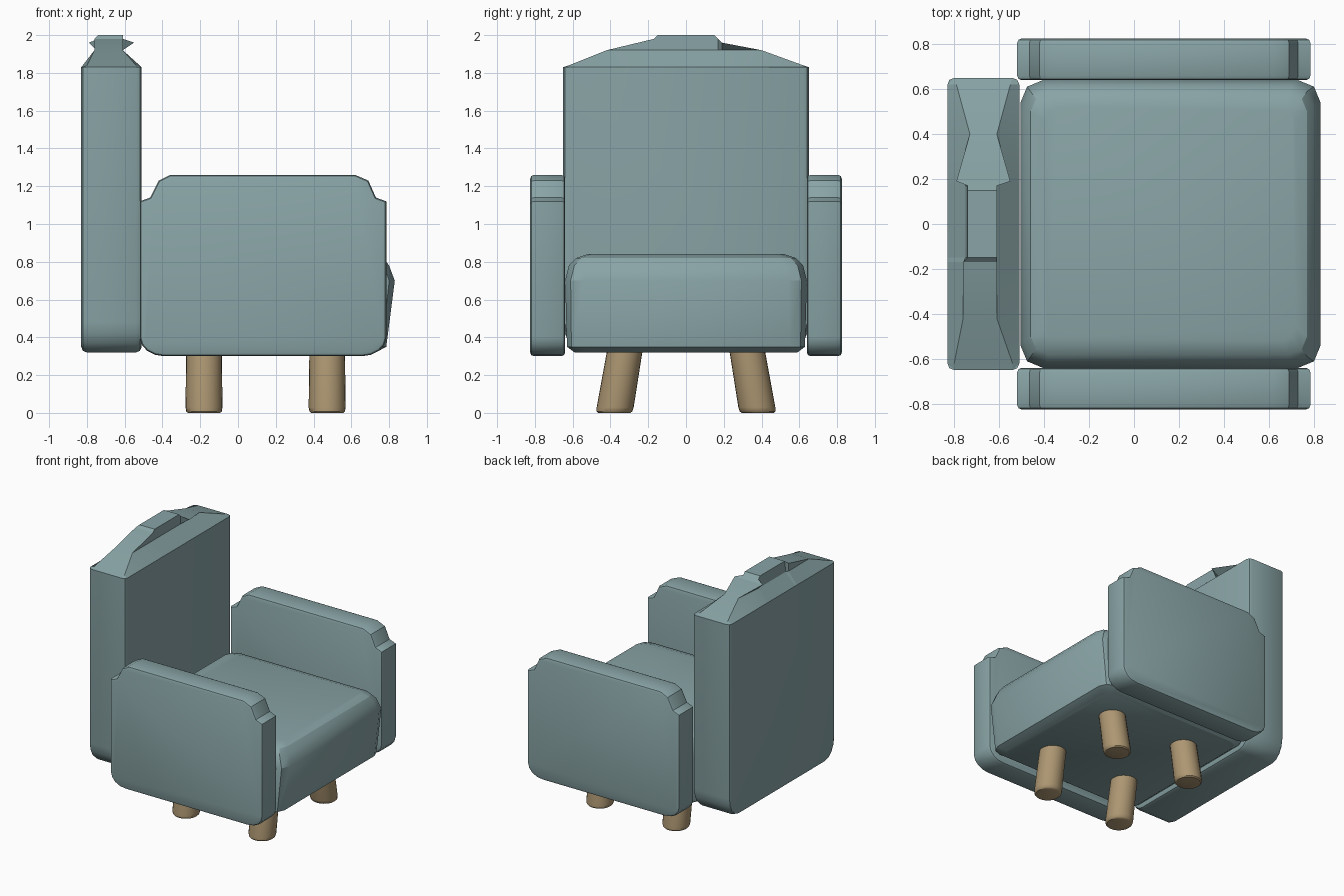
import bpy, bmesh
from math import sin, cos, pi, radians

old = bpy.data.objects.get("Cube")
if old:
    bpy.data.objects.remove(old, do_unlink=True)


def material(name, rgb):
    m = bpy.data.materials.new(name)
    m.use_nodes = True
    m.diffuse_color = (*rgb, 1)
    m.node_tree.nodes["Principled BSDF"].inputs["Base Color"].default_value = (*rgb, 1)
    return m


fabric = material("grey_teal_fabric", (0.25, 0.37, 0.38))
wood = material("light_wood", (0.42, 0.31, 0.17))


def loft(name, rings, mat, bevel=0, bevel_rule=None, smooth=30):
    """Join equal rings of points into a capped solid, optionally bevelling edges chosen by rule."""
    bm = bmesh.new()
    vs = [[bm.verts.new(p) for p in ring] for ring in rings]
    n = len(vs[0])
    for a, b in zip(vs, vs[1:]):
        for i in range(n):
            j = (i + 1) % n
            bm.faces.new((a[i], a[j], b[j], b[i]))
    bm.faces.new(vs[0])
    bm.faces.new(vs[-1])
    bmesh.ops.remove_doubles(bm, verts=bm.verts[:], dist=0.0005)
    bmesh.ops.recalc_face_normals(bm, faces=bm.faces[:])
    if bevel:
        edges = [e for e in bm.edges if bevel_rule(e)]
        bmesh.ops.bevel(bm, geom=edges, offset=bevel, segments=2, profile=0.5,
                        affect='EDGES', clamp_overlap=True)
    me = bpy.data.meshes.new(name)
    bm.to_mesh(me)
    bm.free()
    me.materials.append(mat)
    ob = bpy.data.objects.new(name, me)
    bpy.context.collection.objects.link(ob)
    bpy.ops.object.select_all(action='DESELECT')
    ob.select_set(True)
    bpy.context.view_layer.objects.active = ob
    bpy.ops.object.shade_smooth_by_angle(angle=radians(smooth))
    return ob


def arc(cx, cy, rx, ry, start, end, steps):
    angles = [radians(start + (end - start) * i / steps) for i in range(steps + 1)]
    return [(cx + rx * cos(a), cy + ry * sin(a)) for a in angles]


def rounded_ring(z, x0, x1, y, r):
    pts = []
    for k, (cx, cy) in enumerate([(x1 - r, y - r), (x0 + r, y - r),
                                  (x0 + r, r - y), (x1 - r, r - y)]):
        pts += arc(cx, cy, r, r, 90 * k, 90 * k + 90, 2)
    return [(px, py, z) for px, py in pts]


# Seat cushion, leaning forward and rounded over at the top
loft("seat", [rounded_ring(*s) for s in [
    (0.32, -0.46, 0.73, 0.59, 0.07),
    (0.35, -0.50, 0.785, 0.63, 0.08),
    (0.70, -0.505, 0.83, 0.64, 0.10),
    (0.78, -0.49, 0.80, 0.62, 0.10),
    (0.82, -0.46, 0.77, 0.58, 0.08),
    (0.84, -0.40, 0.72, 0.52, 0.06)]], fabric)

# Armrests with a stepped padded top
arm = [(-0.52, 1.12), (-0.465, 1.14), (-0.42, 1.23), (-0.36, 1.26),
       (0.62, 1.26), (0.69, 1.23), (0.73, 1.14), (0.785, 1.12)]
arm = arm[::-1] + arc(-0.39, 0.40, 0.13, 0.10, 180, 270, 4) + arc(0.655, 0.40, 0.13, 0.10, 270, 360, 4)
for side, label in ((1, "left"), (-1, "right")):
    loft(label + "_armrest", [[(x, side * y, z) for x, z in arm] for y in (0.64, 0.825)],
         fabric, 0.02, lambda e: abs(e.verts[0].co.y - e.verts[1].co.y) < 0.001)

# Backrest slab, rounded at the lower corners
back = [(0.65, 1.83), (-0.65, 1.83)]
back += arc(-0.53, 0.48, 0.12, 0.16, 180, 270, 4) + arc(0.53, 0.48, 0.12, 0.16, 270, 360, 4)
loft("backrest", [[(x, y, z) for y, z in back] for x in (-0.83, -0.51)], fabric, 0.03,
     lambda e: abs(e.verts[0].co.x - e.verts[1].co.x) < 0.001
     and min(v.co.z for v in e.verts) < 1.8)

# Folded crest: y, base x pair, neck x pair and z, top x pair and z
crest = [
    (0.65, -0.80, -0.54, -0.80, -0.54, 1.83, -0.80, -0.54, 1.83),
    (0.62, -0.83, -0.51, -0.79, -0.55, 1.84, -0.79, -0.55, 1.84),
    (0.40, -0.83, -0.51, -0.73, -0.61, 1.92, -0.73, -0.61, 1.92),
    (0.19, -0.83, -0.51, -0.75, -0.61, 1.92, -0.79, -0.55, 1.96),
    (0.17, -0.83, -0.51, -0.75, -0.61, 1.92, -0.74, -0.61, 1.98),
    (0.15, -0.83, -0.51, -0.75, -0.61, 1.92, -0.74, -0.61, 2.0),
    (-0.15, -0.83, -0.51, -0.75, -0.61, 1.92, -0.74, -0.61, 2.0),
    (-0.17, -0.83, -0.51, -0.76, -0.61, 1.92, -0.76, -0.61, 1.98),
    (-0.42, -0.83, -0.51, -0.76, -0.61, 1.92, -0.76, -0.61, 1.92),
    (-0.62, -0.83, -0.51, -0.80, -0.54, 1.84, -0.80, -0.54, 1.84),
    (-0.65, -0.80, -0.54, -0.80, -0.54, 1.83, -0.80, -0.54, 1.83)]
loft("backrest_crest",
     [[(b0, y, 1.83), (n0, y, nz), (t0, y, tz), (t1, y, tz), (n1, y, nz), (b1, y, 1.83)]
      for y, b0, b1, n0, n1, nz, t0, t1, tz in crest], fabric, smooth=10)

# Splayed round legs with softened feet
for x, end in ((0.472, "front"), (-0.18, "rear")):
    for side, label in ((1, "left"), (-1, "right")):
        rings = []
        for z, r in ((0, 0.085), (0.008, 0.094), (0.03, 0.098), (0.34, 0.094)):
            cy = side * (0.38 - 0.17 * z)
            rings.append([(x + r * cos(a * pi / 12), cy + r * sin(a * pi / 12), z) for a in range(24)])
        loft(f"{end}_{label}_leg", rings, wood, smooth=40)
